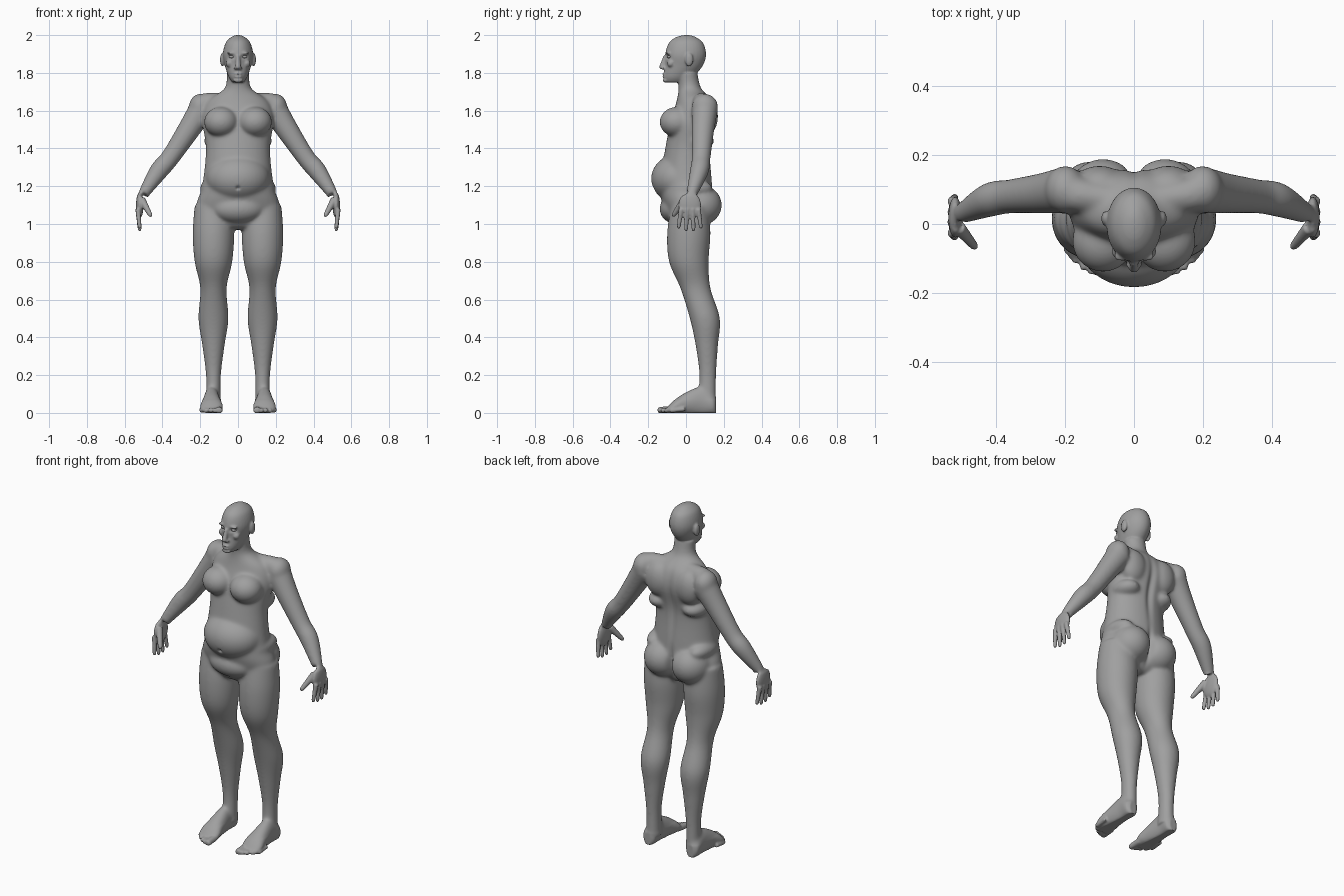
import bpy
import bmesh
from math import cos, sin, pi, exp
from mathutils import Vector, Matrix

cube = bpy.data.objects.get("Cube")
if cube:
    bpy.data.objects.remove(cube)

grey = (.35, .35, .35, 1)
clay = bpy.data.materials.new("grey_clay")
clay.use_nodes = True
clay.diffuse_color = grey
clay.node_tree.nodes["Principled BSDF"].inputs["Base Color"].default_value = grey

AXIS_X, AXIS_Y, AXIS_Z = Matrix.Identity(3)
MIDDLE, BOTH = (1,), (1, -1)


def spline(rows, steps=5):
    """Smooth interpolation of whole rows, positions and radii together."""
    rows = [Vector(row) for row in rows]
    padded = [rows[0]] + rows + [rows[-1]]
    result = []
    for before, start, end, after in zip(padded, padded[1:], padded[2:], padded[3:]):
        leave, arrive = (end - before) / 2, (after - start) / 2
        for step in range(steps):
            t = step / steps
            ease = t * t * (3 - 2 * t)
            result.append(start.lerp(end, ease) + leave * t * (1 - t) ** 2 - arrive * t * t * (1 - t))
    return result + [rows[-1]]


def tube(bm, rows, across, along=None, sides=BOTH, count=32):
    """Closed elliptical tube; a row is a centre and two radii."""
    rows = spline(rows)
    for side in sides:
        rings = []
        for index, row in enumerate(rows):
            previous, following = rows[max(index - 1, 0)], rows[min(index + 1, len(rows) - 1)]
            tangent = along or (following - previous).to_3d().normalized()
            u = (across - tangent * across.dot(tangent)).normalized()
            v = tangent.cross(u)
            ring = []
            for corner in range(count):
                angle = 2 * pi * corner / count
                point = row.to_3d() + u * row[3] * cos(angle) + v * row[4] * sin(angle)
                ring.append(bm.verts.new((point.x * side, point.y, max(point.z, 0))))
            rings.append(ring)
        for lower, upper in zip(rings, rings[1:]):
            for corner in range(count):
                bm.faces.new((lower[corner - 1], lower[corner], upper[corner], upper[corner - 1]))
        bm.faces.new(rings[0])
        bm.faces.new(rings[-1])


def column(bm, rows, x=0, sides=MIDDLE):
    """Upright form; a row is height, half width, front and back."""
    tube(bm, [(x, (front + back) / 2, z, half, (back - front) / 2) for z, half, front, back in rows],
         across=AXIS_X, along=AXIS_Z, sides=sides)


def stick(bm, start, end, thick, thin, sides=BOTH):
    """Tapered rod with a rounded tip."""
    start, end = Vector(start), Vector(end)
    stations = ((0, thick), (.5, (thick + thin) / 2), (.9, thin), (1, thin / 2))
    tube(bm, [(*start.lerp(end, t), radius, radius) for t, radius in stations],
         across=AXIS_Y if abs(end.y - start.y) < abs(end.z - start.z) else AXIS_X, sides=sides)


def ball(bm, centre, radii, sides=BOTH):
    x, y, z = centre
    for side in sides:
        place = Matrix.Translation((x * side, y, z)) @ Matrix.Diagonal((*radii, 1))
        bmesh.ops.create_uvsphere(bm, u_segments=32, v_segments=20, radius=1, matrix=place)


def make_object(name, bm):
    bmesh.ops.recalc_face_normals(bm, faces=bm.faces)
    mesh = bpy.data.meshes.new(name)
    bm.to_mesh(mesh)
    bm.free()
    made = bpy.data.objects.new(name, mesh)
    bpy.context.collection.objects.link(made)
    return made


def finish(made):
    made.data.materials.clear()
    made.data.materials.append(clay)
    made.data.shade_smooth()


skin = bmesh.new()

# Torso and neck
column(skin, [(.97, .09, -.04, .07), (1, .18, -.08, .1), (1.1, .22, -.12, .14), (1.2, .19, -.14, .14),
              (1.4, .17, -.11, .13), (1.55, .19, -.08, .16), (1.65, .16, -.05, .14),
              (1.72, .07, -.04, .08), (1.8, .06, -.05, .06)])

# Belly and the fold beneath it
ball(skin, centre=(0, -.04, 1.24), radii=(.17, .145, .13), sides=MIDDLE)
ball(skin, centre=(0, -.05, 1.08), radii=(.14, .09, .08), sides=MIDDLE)

# Breasts, buttocks, side rolls and shoulder blades
ball(skin, centre=(.09, -.05, 1.54), radii=(.09, .09, .08))
ball(skin, centre=(.09, .07, 1.1), radii=(.11, .12, .11))
ball(skin, centre=(.14, .03, 1.19), radii=(.06, .11, .05))
ball(skin, centre=(.11, .06, 1.44), radii=(.07, .09, .05))
ball(skin, centre=(.1, .11, 1.57), radii=(.08, .06, .1))

# Collar, shoulder and arm
stick(skin, start=(0, .06, 1.66), end=(.2, .09, 1.64), thick=.04, thin=.05)
ball(skin, centre=(.2, .1, 1.62), radii=(.06, .07, .07))
arm = [(.19, .1, 1.61, .07), (.26, .09, 1.5, .06), (.36, .08, 1.35, .05),
       (.42, .07, 1.28, .05), (.5, .03, 1.16, .03)]
tube(skin, [(*row, row[-1]) for row in arm], across=AXIS_Y)

# Palm, fingers and thumb
ball(skin, centre=(.52, .02, 1.1), radii=(.02, .06, .07))
for finger in range(4):
    spread = finger - 1.5
    stick(skin, start=(.53, .02 + spread * .03, 1.08), thick=.014,
          end=(.52, .02 + spread * .04, .96 + spread ** 2 / 150), thin=.01)
stick(skin, start=(.51, -.01, 1.13), end=(.46, -.07, 1.04), thick=.02, thin=.012)

# Legs
column(skin, [(1.1, .1, -.08, .12), (.95, .11, -.1, .13), (.8, .1, -.09, .12), (.66, .07, -.03, .13),
              (.5, .08, .02, .18), (.36, .06, .05, .17), (.2, .04, .07, .16), (.05, .04, .06, .16)],
       x=.13, sides=BOTH)

# Feet, described by station, half width and height
foot = [(.16, .02, .08), (.14, .04, .1), (.08, .04, .14), (0, .05, .11), (-.06, .06, .07), (-.1, .05, .03)]
tube(skin, [(.14, y, tall * .45, half, tall * .55) for y, half, tall in foot], across=AXIS_X, along=-AXIS_Y)

# Toes
for toe in range(5):
    x, y = .1 + toe * .023, -.15 + toe ** 2 / 250
    size = .012 if toe else .018
    stick(skin, start=(x, y + .08, .02), end=(x, y, .012), thick=size, thin=size)

# Head
column(skin, [(1.75, .03, -.11, 0), (1.78, .05, -.12, .04), (1.84, .07, -.11, .09), (1.9, .08, -.11, .106),
              (1.96, .065, -.09, .09), (1.99, .035, -.05, .05), (2, .01, -.01, .02)])

# Nose, nostrils, lips and chin
stick(skin, start=(0, -.11, 1.89), end=(0, -.13, 1.82), thick=.01, thin=.015, sides=MIDDLE)
ball(skin, centre=(.013, -.117, 1.825), radii=(.01, .012, .008))
for z in (1.793, 1.78):
    ball(skin, centre=(0, -.113, z), radii=(.023, .014, .006), sides=MIDDLE)
ball(skin, centre=(0, -.11, 1.76), radii=(.025, .012, .012), sides=MIDDLE)

# Brows, cheeks and ears
ball(skin, centre=(.034, -.094, 1.905), radii=(.026, .014, .007))
ball(skin, centre=(.045, -.08, 1.85), radii=(.02, .02, .02))
ball(skin, centre=(.083, .016, 1.87), radii=(.012, .022, .036))

# Fuse the parts into one skin
body = make_object("body", skin)
fuse = body.modifiers.new("fuse", 'REMESH')
fuse.mode = 'VOXEL'
fuse.voxel_size = .0055
fused = bpy.data.meshes.new_from_object(body.evaluated_get(bpy.context.evaluated_depsgraph_get()))
body.modifiers.clear()
body.data = fused
skin = bmesh.new()
skin.from_mesh(fused)


def relax(verts, times):
    for _ in range(times):
        bmesh.ops.smooth_vert(skin, verts=verts, factor=.5,
                              use_axis_x=True, use_axis_y=True, use_axis_z=True)


def press(centre, reach, depth):
    """Push the skin along y near a point, on both sides alike."""
    for vert in skin.verts:
        mirrored = (abs(vert.co.x), vert.co.y, vert.co.z)
        distance = sum(((p - c) / r) ** 2 for p, c, r in zip(mirrored, centre, reach))
        if distance < 6:
            vert.co.y += depth * exp(-distance)


# Relax large forms strongly; face, hands and feet only lightly
relax([v for v in skin.verts if .07 < v.co.z < 1.73 and (abs(v.co.x) < .44 or v.co.z > 1.15)], times=22)
relax(skin.verts[:], times=2)

# Navel, spine, cleft, eye sockets and mouth line
press(centre=(0, -.18, 1.19), reach=(.01, .04, .01), depth=.012)
press(centre=(0, .15, 1.45), reach=(.02, .06, .17), depth=-.014)
press(centre=(0, .15, 1.1), reach=(.015, .08, .08), depth=-.02)
press(centre=(.034, -.1, 1.885), reach=(.018, .03, .01), depth=.012)
press(centre=(0, -.125, 1.787), reach=(.02, .02, .004), depth=.005)
skin.to_mesh(fused)
skin.free()
finish(body)

# Eyeballs
eye_shapes = bmesh.new()
ball(eye_shapes, centre=(.034, -.088, 1.885), radii=(.015, .012, .008))
finish(make_object("eyes", eye_shapes))
